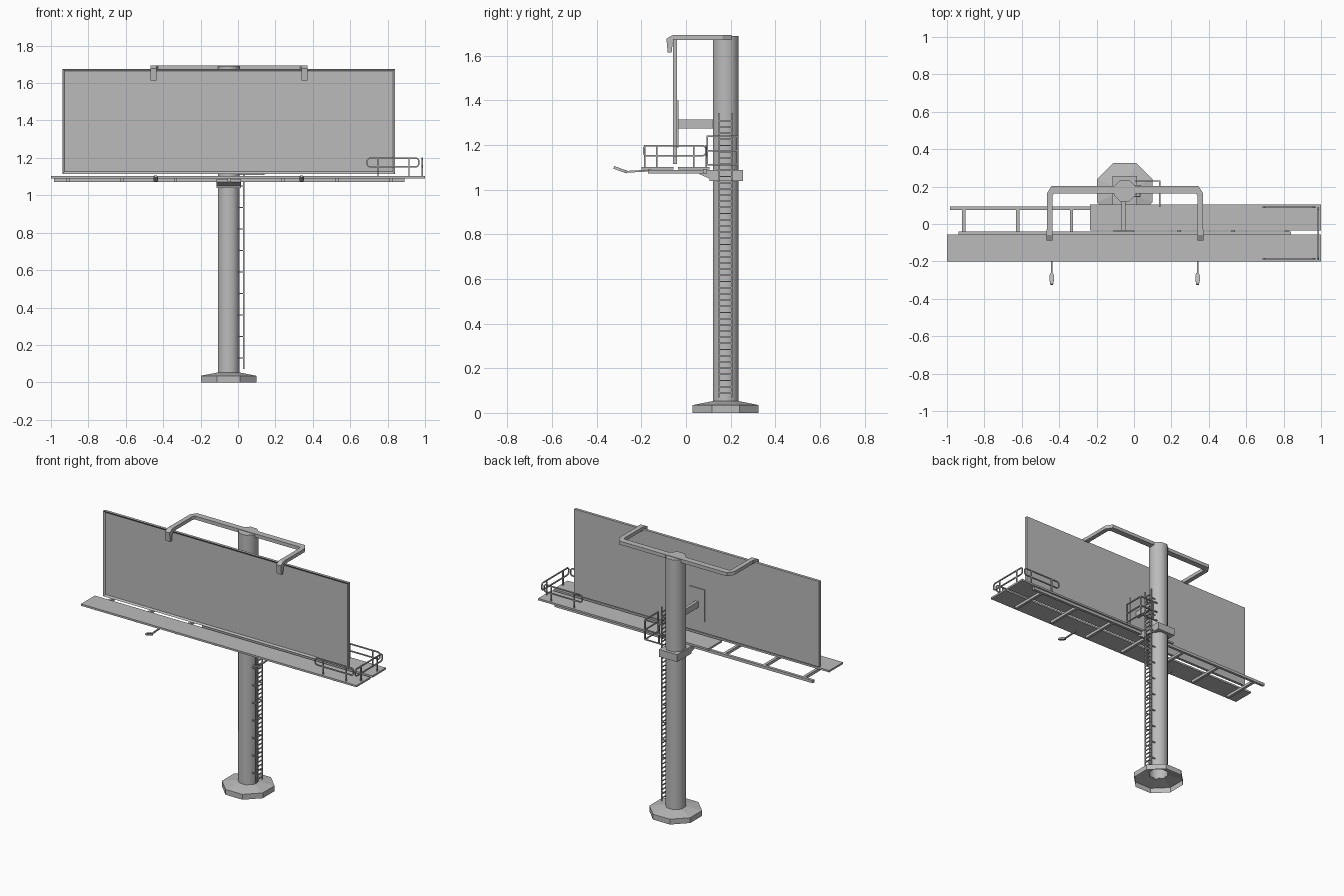
import bpy, bmesh, math
from mathutils import Vector, Matrix

if "Cube" in bpy.data.objects:
    bpy.data.objects.remove(bpy.data.objects["Cube"])

GREY = (0.5, 0.5, 0.5, 1)
steel = bpy.data.materials.new("grey_steel")
steel.use_nodes = True
steel.diffuse_color = GREY
steel.node_tree.nodes["Principled BSDF"].inputs["Base Color"].default_value = GREY


def finish(name, bm):
    bmesh.ops.recalc_face_normals(bm, faces=bm.faces[:])
    mesh = bpy.data.meshes.new(name)
    bm.to_mesh(mesh)
    bm.free()
    mesh.materials.append(steel)
    obj = bpy.data.objects.new(name, mesh)
    bpy.context.collection.objects.link(obj)
    return obj


def add_box(bm, x, y, z):
    """Box from three (low, high) ranges."""
    size = [b - a for a, b in (x, y, z)]
    mid = [(a + b) / 2 for a, b in (x, y, z)]
    mat = Matrix.Translation(mid) @ Matrix.Diagonal((*size, 1))
    bmesh.ops.create_cube(bm, size=1, matrix=mat)


def box(name, x, y, z):
    bm = bmesh.new()
    add_box(bm, x, y, z)
    return finish(name, bm)


def add_rod(bm, a, b, width):
    """Square rod between two points."""
    a, b = Vector(a), Vector(b)
    turn = (b - a).to_track_quat('Z', 'Y').to_matrix().to_4x4()
    mat = Matrix.Translation((a + b) / 2) @ turn @ Matrix.Diagonal((width, width, (b - a).length, 1))
    bmesh.ops.create_cube(bm, size=1, matrix=mat)


def add_path(bm, points, width, closed=False):
    ends = points[1:] + (points[:1] if closed else [])
    for a, b in zip(points, ends):
        add_rod(bm, a, b, width)


def add_prism(bm, points, offset):
    """Flat outline pushed along an offset."""
    face = bm.faces.new([bm.verts.new(p) for p in points])
    new = bmesh.ops.extrude_face_region(bm, geom=[face], use_keep_orig=True)
    bmesh.ops.translate(bm, vec=offset, verts=[g for g in new["geom"] if isinstance(g, bmesh.types.BMVert)])


def lathe(name, profile, centre, sides=8, cap=False):
    """Regular rings, given as (flat-to-centre distance, height)."""
    bm = bmesh.new()
    rings = []
    for r, z in profile:
        r /= math.cos(math.pi / sides)
        angles = [(i + 0.5) * math.tau / sides for i in range(sides)]
        rings.append([bm.verts.new((centre[0] + r * math.cos(t), centre[1] + r * math.sin(t), z)) for t in angles])
    for low, high in zip(rings, rings[1:]):
        for i in range(sides):
            j = (i + 1) % sides
            bm.faces.new((low[i], low[j], high[j], high[i]))
    if cap:
        bm.faces.new(rings[-1])
    return finish(name, bm)


# Footing and pole
PX, PY = -0.05, 0.178
lathe("footing", [(0.148, 0), (0.148, 0.035), (0.057, 0.053)], (PX, PY))
pole = lathe("pole", [(0.058, 0.05), (0.058, 1.69)], (PX, PY), cap=True)
bpy.context.view_layer.objects.active = pole
pole.select_set(True)
bpy.ops.object.shade_smooth_by_angle(angle=math.radians(50))
pole.select_set(False)

# Collar with a sloping bracket under the deck
bm = bmesh.new()
add_box(bm, (-0.115, 0.017), (0.105, 0.256), (1.04, 1.088))
add_prism(bm, [(-0.115, y, z) for y, z in ((0.06, 1.088), (0.06, 1.07), (0.105, 1.05), (0.105, 1.088))],
          (0.132, 0, 0))
finish("pole_collar", bm)

# Sign panel with a recessed front
bm = bmesh.new()
add_box(bm, (-0.938, 0.84), (-0.058, -0.04), (1.115, 1.676))
bm.faces.ensure_lookup_table()
bm.normal_update()
front = [f for f in bm.faces if f.normal.y < -0.9]
bmesh.ops.inset_region(bm, faces=front, thickness=0.016, depth=-0.008)
finish("sign_panel", bm)

# Arm and plate holding the panel
box("panel_arm", (-0.066, -0.045), (-0.036, 0.13), (1.274, 1.314))
box("panel_back_plate", (-0.11, 0.0), (-0.041, -0.034), (1.19, 1.40))

# Top hanger: bent bar with a hook at each end
MID = -0.048
outer = [(0.418, -0.035), (0.418, 0.163), (0.392, 0.204)]
inner = [(0.388, -0.035), (0.388, 0.15), (0.38, 0.164)]
half = outer + [(-x, y) for x, y in reversed(outer)]
outline = half + [(-x, y) for x, y in inner] + list(reversed(inner))
bm = bmesh.new()
add_prism(bm, [(MID + x, y, 1.67) for x, y in outline], (0, 0, 0.023))
finish("top_hanger", bm)
hook = [(-0.03, 1.693), (-0.06, 1.693), (-0.088, 1.677), (-0.082, 1.615), (-0.064, 1.615),
        (-0.06, 1.655), (-0.045, 1.67), (-0.03, 1.67)]
for side, x in (("right", MID - 0.42), ("left", MID + 0.387)):
    bm = bmesh.new()
    add_prism(bm, [(x, y, z) for y, z in hook], (0.033, 0, 0))
    finish(side + "_hanger_hook", bm)

# Walkways and the frame below them
box("front_walkway", (-1, 1), (-0.2, -0.056), (1.09, 1.102))
box("rear_walkway", (-0.235, 1), (-0.036, 0.105), (1.09, 1.102))
box("rear_beam", (-0.985, 0.89), (0.076, 0.094), (1.072, 1.09))
bm = bmesh.new()
for i in range(7):
    x = -0.91 + i * 0.288
    add_box(bm, (x - 0.009, x + 0.009), (-0.17, 0.09), (1.072, 1.0895))
finish("cross_beams", bm)

# Walkway end railing
T = 0.007
TOP, LOW, DECK = 1.198, 1.152, 1.10


def rail_loop(a, b):
    """Loop with clipped corners between two ground points, plus two posts."""
    a, b = Vector((*a, 0)), Vector((*b, 0))
    along = (b - a).normalized() * 0.01
    up = Vector((0, 0, 1))
    bm = bmesh.new()
    pts = [a + along + up * TOP, b - along + up * TOP, b + up * (TOP - 0.01), b + up * (LOW + 0.01),
           b - along + up * LOW, a + along + up * LOW, a + up * (LOW + 0.01), a + up * (TOP - 0.01)]
    add_path(bm, pts, T, closed=True)
    for t in (0.21, 0.81):
        p = a.lerp(b, t)
        add_rod(bm, p + up * DECK, p + up * TOP, T)
    return bm


finish("front_railing", rail_loop((0.69, -0.185), (0.967, -0.185)))
finish("rear_railing", rail_loop((0.69, 0.09), (0.967, 0.09)))
finish("end_railing", rail_loop((0.985, -0.19), (0.985, 0.088)))

# Small guard rail where the ladder meets the deck
bm = bmesh.new()
for z in (1.112, 1.175, 1.24):
    add_path(bm, [(0.005, 0.23, z), (0.137, 0.23, z), (0.137, 0.095, z)], T)
for x, y in ((0.035, 0.23), (0.137, 0.23), (0.137, 0.095)):
    add_rod(bm, (x, y, 1.11), (x, y, 1.243), T)
finish("ladder_guard_rail", bm)

# Ladder on the left of the pole
LX, Y0, Y1 = 0.031, 0.147, 0.206
bm = bmesh.new()
for y in (Y0, Y1):
    add_rod(bm, (LX, y, 0.07), (LX, y, 1.345), T)
    for i in range(11):
        z = 0.13 + i * 0.115
        add_rod(bm, (0.0, y, z), (LX, y, z), 0.006)
for i in range(45):
    z = 0.09 + i * 0.0277
    add_rod(bm, (LX, Y0, z), (LX, Y1, z), 0.006)
finish("ladder", bm)

# Floodlights reaching out in front
for side, x in (("right", -0.44), ("left", 0.34)):
    bm = bmesh.new()
    add_path(bm, [(x, -0.16, 1.086), (x, -0.275, 1.08)], 0.008)
    head = [(-0.007, -0.265), (-0.012, -0.28), (-0.012, -0.3), (-0.007, -0.325),
            (0.007, -0.325), (0.012, -0.3), (0.012, -0.28), (0.007, -0.265)]
    add_prism(bm, [(x + a, y, 1.073 - (y + 0.265) * 0.35) for a, y in head], (0, 0.003, 0.012))
    finish(side + "_floodlight", bm)
